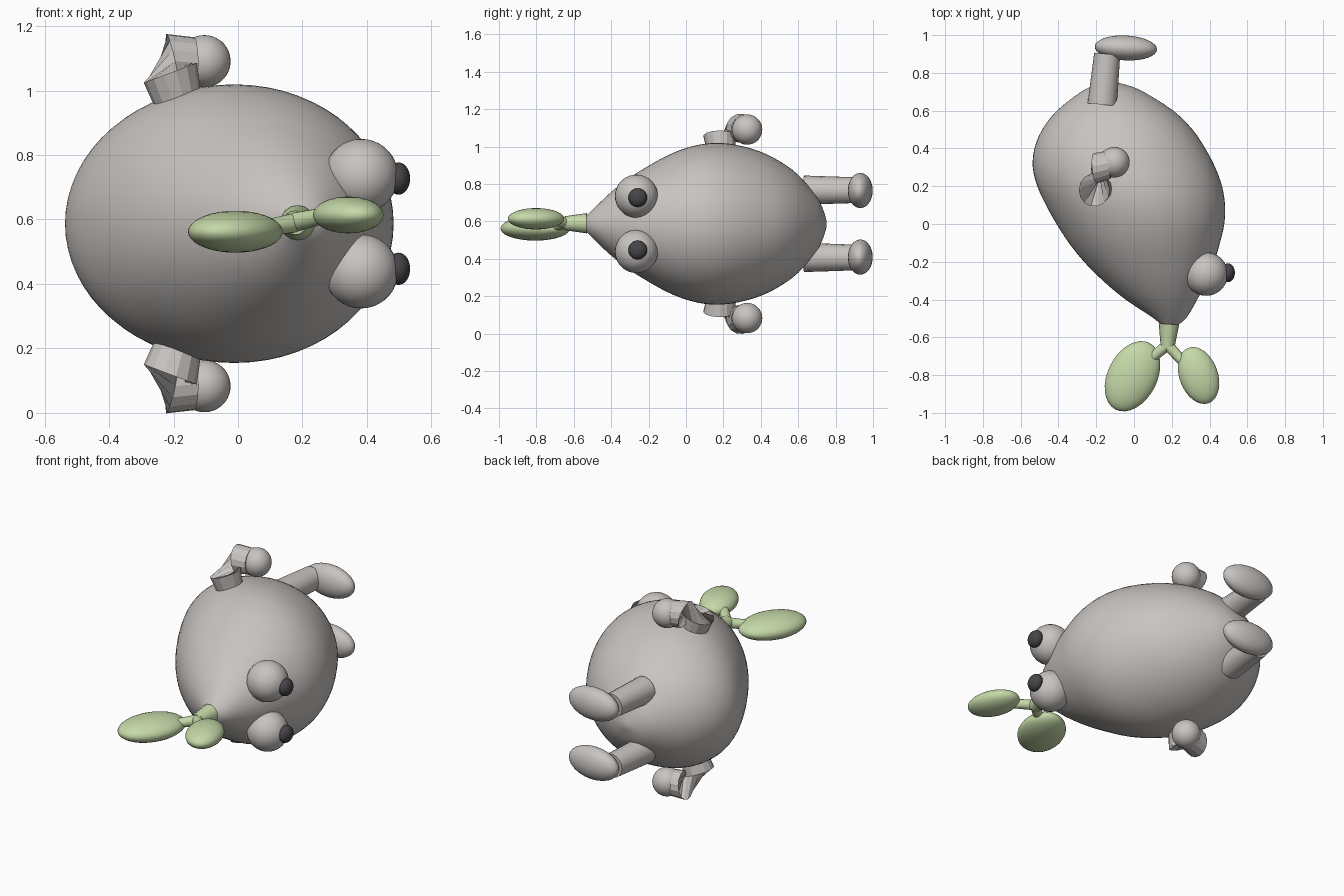
import bpy, bmesh, math
from mathutils import Vector, Matrix

cube = bpy.data.objects.get("Cube")
if cube:
    bpy.data.objects.remove(cube, do_unlink=True)

MID = 0.587  # height of the mirror plane


def material(name, rgb):
    m = bpy.data.materials.new(name)
    m.use_nodes = True
    m.diffuse_color = (*rgb, 1)
    m.node_tree.nodes["Principled BSDF"].inputs["Base Color"].default_value = (*rgb, 1)
    return m


grey = material("warm_grey", (0.58, 0.55, 0.53))
green = material("leaf_green", (0.56, 0.69, 0.39))
dark = material("pupil_dark", (0.06, 0.06, 0.066))


def finish(name, bm, mat, smooth=True, flip=False):
    """Turn a bmesh into an object, optionally mirrored across MID."""
    if flip:
        for v in bm.verts:
            v.co.z = 2 * MID - v.co.z
    bmesh.ops.recalc_face_normals(bm, faces=bm.faces)
    mesh = bpy.data.meshes.new(name)
    bm.to_mesh(mesh)
    bm.free()
    mesh.materials.append(mat)
    ob = bpy.data.objects.new(name, mesh)
    bpy.context.collection.objects.link(ob)
    if smooth:
        bpy.ops.object.select_all(action='DESELECT')
        ob.select_set(True)
        bpy.context.view_layer.objects.active = ob
        bpy.ops.object.shade_smooth_by_angle(angle=math.radians(40))
    return ob


def ellipsoid(name, center, radii, mat, turn=0, flip=False):
    bm = bmesh.new()
    bmesh.ops.create_uvsphere(bm, u_segments=32, v_segments=18, radius=1)
    bm.transform(Matrix.Translation(center) @ Matrix.Rotation(math.radians(turn), 4, 'Z')
                 @ Matrix.Diagonal((*radii, 1)))
    return finish(name, bm, mat, flip=flip)


def loft(rings):
    """Skin a list of point rings and cap both ends."""
    bm = bmesh.new()
    loops = [[bm.verts.new(p) for p in ring] for ring in rings]
    n = len(loops[0])
    for a, b in zip(loops, loops[1:]):
        for i in range(n):
            j = (i + 1) % n
            bm.faces.new((a[i], a[j], b[j], b[i]))
    bm.faces.new(loops[0])
    bm.faces.new(loops[-1])
    return bm


def ring(center, normal, radius, twist=0, n=14):
    normal = Vector(normal).normalized()
    side = normal.cross(Vector((0, 1, 0.01))).normalized()
    up = normal.cross(side)
    angles = [math.tau * i / n + math.radians(twist) for i in range(n)]
    return [Vector(center) + radius * (side * math.cos(t) + up * math.sin(t)) for t in angles]


def tube(name, start, end, r1, r2, mat, flip=False):
    # side vector is unstable along y, so build along z and rotate
    axis = Vector(end) - Vector(start)
    bm = bmesh.new()
    bmesh.ops.create_cone(bm, segments=16, radius1=r1, radius2=r2,
                          depth=axis.length, cap_ends=True)
    turn = axis.to_track_quat('Z', 'Y').to_matrix().to_4x4()
    bm.transform(Matrix.Translation((Vector(start) + Vector(end)) / 2) @ turn)
    return finish(name, bm, mat, flip=flip)


# Body: elliptical sections along y as (y, centre x, half width, half height)
sections = [Vector(s) for s in (
    (-.545, .185, .03, .03), (-.5, .19, .085, .075), (-.4, .145, .19, .17),
    (-.3, .11, .275, .247), (-.2, .08, .345, .31), (-.1, .055, .4, .365),
    (0, .034, .444, .405), (.1, .008, .474, .428), (.2, -.023, .489, .431),
    (.3, -.053, .483, .415), (.4, -.075, .452, .385), (.5, -.088, .398, .335),
    (.6, -.1, .308, .262), (.7, -.115, .165, .143), (.735, -.12, .085, .072),
    (.752, -.125, .015, .013))]


def spline(pts, steps):
    out = []
    for i in range(len(pts) - 1):
        p0, p1 = pts[max(i - 1, 0)], pts[i]
        p2, p3 = pts[i + 1], pts[min(i + 2, len(pts) - 1)]
        for k in range(steps):
            t = k / steps
            out.append(p1 + 0.5 * t * (p2 - p0 + t * (2 * p0 - 5 * p1 + 4 * p2 - p3
                                                      + t * (3 * (p1 - p2) + p3 - p0))))
    return out + [pts[-1]]


body_rings = [[(cx + hx * math.cos(math.tau * i / 64), y,
                MID + hz * math.sin(math.tau * i / 64)) for i in range(64)]
              for y, cx, hx, hz in spline(sections, 3)]
finish("body", loft(body_rings), grey)

# Paired parts, mirrored across the middle height
for flip, tag in ((False, "upper"), (True, "lower")):
    ellipsoid(tag + "_eye", (.382, -.265, .735), (.115,) * 3, grey, flip=flip)
    ellipsoid(tag + "_pupil", (.498, -.258, .727), (.036, .05, .05), dark, flip=flip)

    # Leg and foot
    tube(tag + "_leg", (-.168, .632, .767), (-.142, .9, .767), .078, .069, grey, flip)
    ellipsoid(tag + "_foot", (-.043, .932, .765), (.165, .066, .094), grey, -3, flip)

    # Arm with a twisted elbow, and a round hand
    arm = [ring((-.18, .19, .95), (-.35, 0, .93), .072),
           ring((-.21, .18, 1.055), (-.35, 0, .93), .088),
           ring((-.205, .295, 1.098), (.9, .1, .2), .08, 70),
           ring((-.13, .315, 1.092), (.95, .1, .05), .074, 70)]
    finish(tag + "_arm", loft(arm), grey, smooth=False, flip=flip)
    ellipsoid(tag + "_hand", (-.104, .327, 1.091), (.081,) * 3, grey, flip=flip)

# Sprout on the pointed end
tube("stem", (.185, -.53, .59), (.178, -.65, .59), .054, .037, green)
tube("right_twig", (.178, -.64, .59), (.08, -.72, .572), .03, .026, green)
tube("left_twig", (.178, -.64, .592), (.26, -.73, .61), .03, .026, green)
ellipsoid("right_leaf", (-.008, -.806, .562), (.131, .198, .065), green, -27)
ellipsoid("left_leaf", (.342, -.802, .614), (.102, .156, .057), green, 20)
